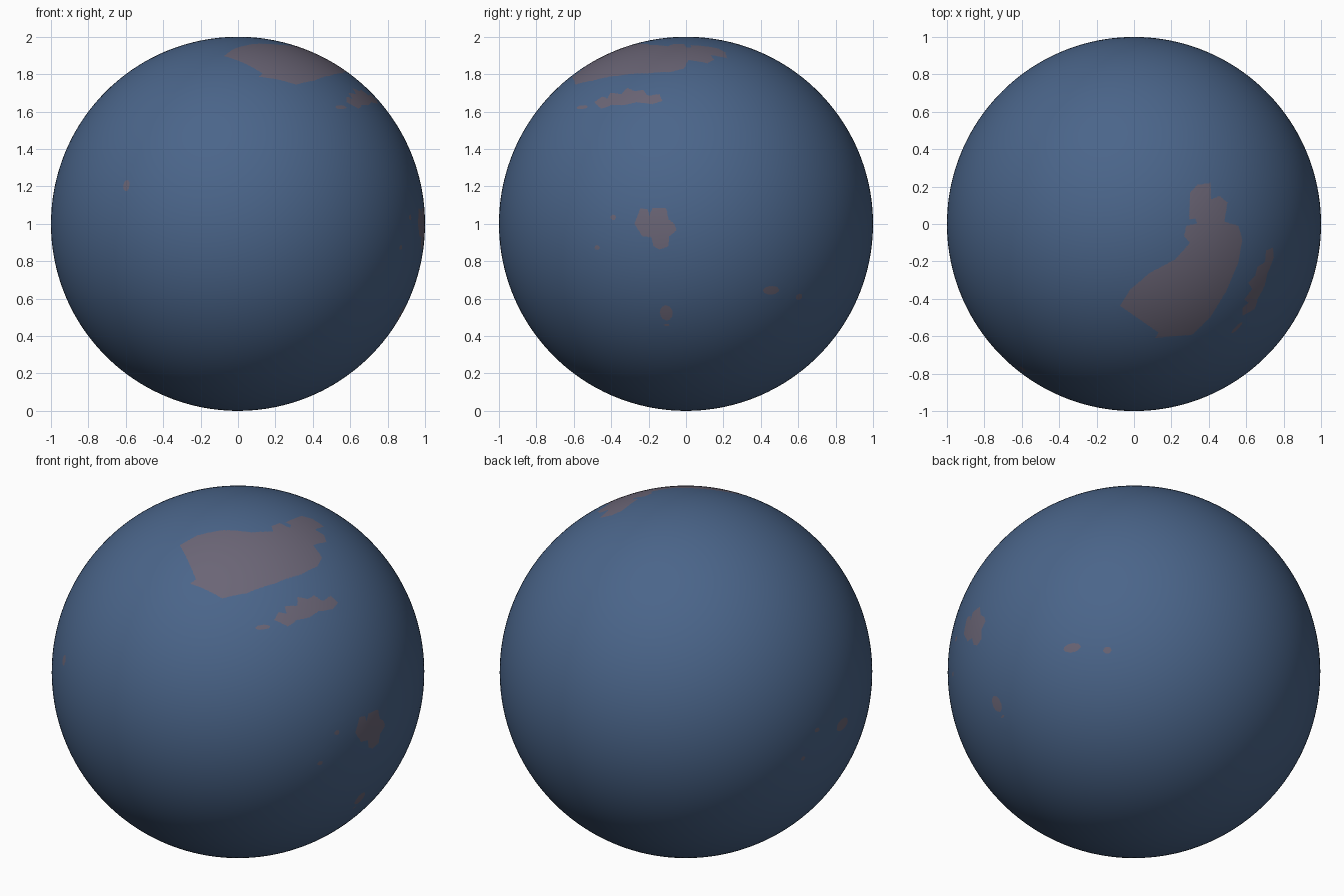
import bpy, bmesh
from mathutils import Vector

if "Cube" in bpy.data.objects:
    bpy.data.objects.remove(bpy.data.objects["Cube"])

# Coastlines, drawn flat: the main continent seen from the top (x, y),
# the others seen from the right (y, height above centre)
CONTINENT = [(.30, .17), (.34, .21), (.41, .22), (.41, .13), (.456, .15), (.50, .115),
             (.483, .013), (.558, -.01), (.579, -.083), (.558, -.206), (.493, -.36),
             (.407, -.50), (.311, -.592), (.18, -.603), (.113, -.61), (.13, -.58),
             (.03, -.51), (-.075, -.437), (-.02, -.35), (.086, -.26), (.22, -.19),
             (.30, -.10), (.268, -.067), (.279, -.01), (.338, .003), (.327, .03), (.295, .024)]
STRIP = [(-.49, .65), (-.45, .68), (-.42, .67), (-.405, .70), (-.346, .694), (-.314, .727),
         (-.276, .71), (-.228, .716), (-.206, .684), (-.142, .694), (-.126, .657),
         (-.18, .64), (-.265, .65), (-.33, .635), (-.40, .635), (-.453, .614)]
EAST_LAND = [(-.244, .083), (-.206, .078), (-.196, .046), (-.18, .083), (-.105, .083),
             (-.094, .024), (-.062, 0), (-.05, -.035), (-.09, -.067), (-.094, -.12),
             (-.142, -.137), (-.174, -.12), (-.185, -.072), (-.233, -.067), (-.276, 0)]
# Islands: direction from the centre, half width, half height
ISLANDS = [((.55, -.555, .623), .04, .013), ((.92, -.389, .035), .016, .014),
           ((.87, -.475, -.126), .016, .012), ((.815, .455, -.355), .048, .024),
           ((.87, -.105, -.475), .034, .045), ((.84, -.105, -.545), .015, .006),
           ((-.597, -.776, .205), .021, .03), ((.698, .608, -.393), .022, .018),
           ((-.997, -.04, -.06), .055, .034), ((-.984, .178, -.013), .018, .012),
           ((-.952, .263, -.158), .014, .014)]


def in_polygon(x, y, pts):
    inside = False
    for (x1, y1), (x2, y2) in zip(pts, pts[1:] + pts[:1]):
        if (y1 > y) != (y2 > y) and x < (x2 - x1) * (y - y1) / (y2 - y1) + x1:
            inside = not inside
    return inside


def island_frame(direction):
    n = Vector(direction).normalized()
    across = Vector((0, 0, 1)).cross(n).normalized()
    return n, across, n.cross(across)


FRAMES = [(*island_frame(d), w, h) for d, w, h in ISLANDS]


def is_land(p):
    if p.z > .5 and in_polygon(p.x, p.y, CONTINENT):
        return True
    if p.x > .4 and (in_polygon(p.y, p.z, STRIP) or in_polygon(p.y, p.z, EAST_LAND)):
        return True
    return any(p.dot(n) > .9 and (p.dot(a) / w) ** 2 + (p.dot(u) / h) ** 2 < 1
               for n, a, u, w, h in FRAMES)


def on_coast(face, reach):
    c = face.calc_center_median()
    tests = {is_land(v.co) for v in face.verts} | {is_land(c.normalized())}
    return len(tests) > 1 or any((c - f[0]).length < reach for f in FRAMES)


def material(name, rgb):
    m = bpy.data.materials.new(name)
    m.diffuse_color = (*rgb, 1)
    m.use_nodes = True
    m.node_tree.nodes["Principled BSDF"].inputs["Base Color"].default_value = m.diffuse_color
    return m


# Globe, refined along the coasts so the colour edges are crisp
bm = bmesh.new()
bmesh.ops.create_icosphere(bm, subdivisions=6, radius=1)
for reach in (.08, .06, .04):
    edges = {e for f in bm.faces if on_coast(f, reach) for e in f.edges}
    bmesh.ops.subdivide_edges(bm, edges=list(edges), cuts=1, use_grid_fill=True)
    bmesh.ops.triangulate(bm, faces=bm.faces[:])
    for v in bm.verts:
        v.co.normalize()

# Sea and land colours
for f in bm.faces:
    f.smooth = True
    f.material_index = int(is_land(f.calc_center_median().normalized()))

bmesh.ops.translate(bm, verts=bm.verts[:], vec=(0, 0, 1))
mesh = bpy.data.meshes.new("globe")
bm.to_mesh(mesh)
bm.free()
mesh.materials.append(material("sea_blue", (.069, .130, .254)))
mesh.materials.append(material("land_mauve", (.145, .130, .180)))
globe = bpy.data.objects.new("globe", mesh)
bpy.context.collection.objects.link(globe)
